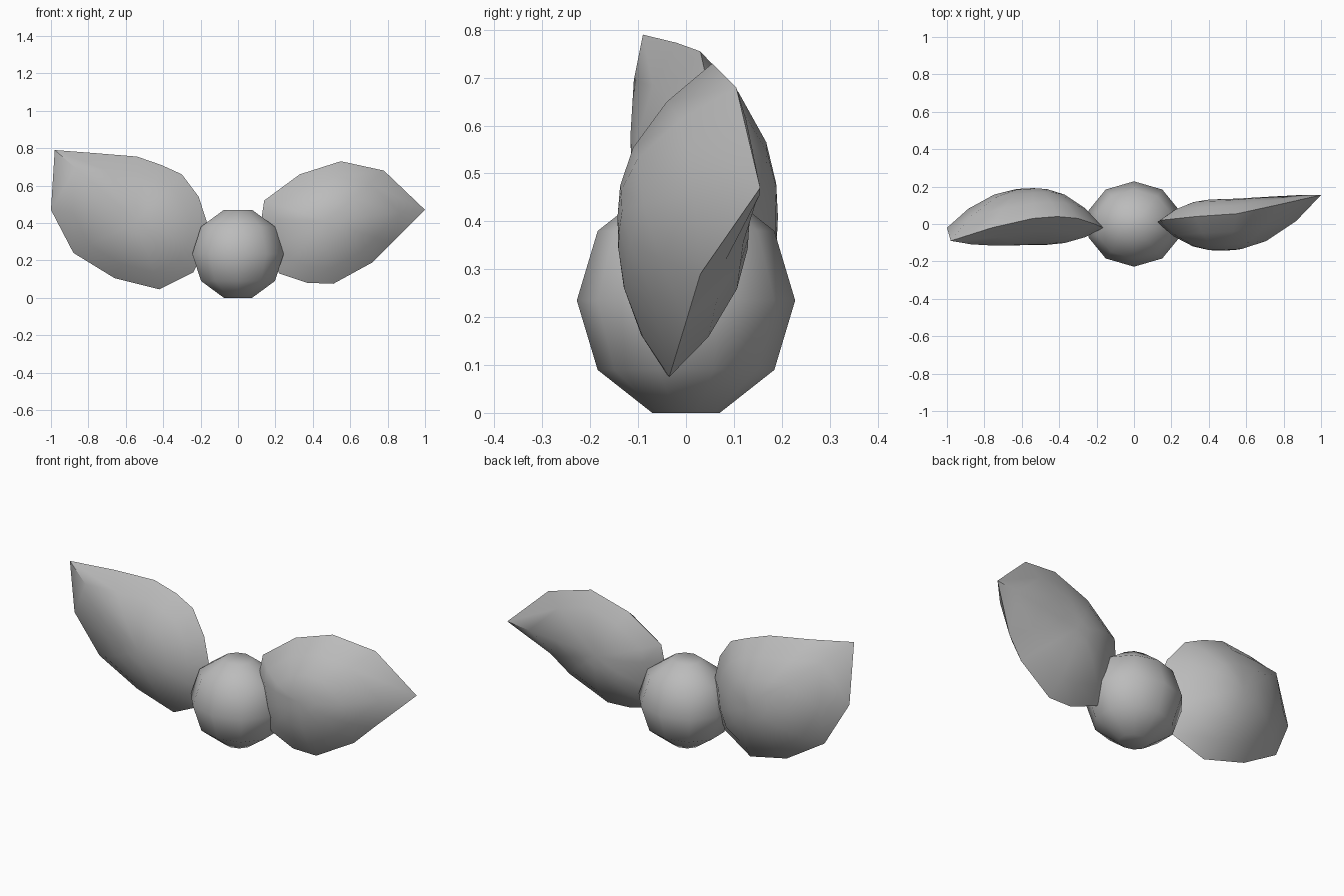
import bpy
import bmesh
import math
from mathutils import Vector

cube = bpy.data.objects.get("Cube")
if cube:
    bpy.data.objects.remove(cube, do_unlink=True)

# One plain grey for every part
grey = bpy.data.materials.new("plain grey")
grey.use_nodes = True
colour = (0.5, 0.5, 0.5, 1)
grey.diffuse_color = colour
grey.node_tree.nodes["Principled BSDF"].inputs["Base Color"].default_value = colour


def finish(bm, name):
    """Turn a bmesh into a smooth, coloured object with sharp rims."""
    bmesh.ops.recalc_face_normals(bm, faces=bm.faces[:])
    mesh = bpy.data.meshes.new(name)
    bm.to_mesh(mesh)
    bm.free()
    mesh.materials.append(grey)
    obj = bpy.data.objects.new(name, mesh)
    bpy.context.collection.objects.link(obj)
    bpy.ops.object.select_all(action='DESELECT')
    obj.select_set(True)
    bpy.context.view_layer.objects.active = obj
    bpy.ops.object.shade_smooth_by_angle(angle=math.radians(50))
    return obj


def bridge(bm, ring_a, ring_b):
    """Join two closed rings of equal length with quads."""
    count = len(ring_a)
    for i in range(count):
        j = (i + 1) % count
        bm.faces.new((ring_a[i], ring_a[j], ring_b[j], ring_b[i]))


def make_berry(name, sides, radius_x, radius_y, radius_z):
    """Ten-sided ball with flat caps, standing on the ground."""
    bm = bmesh.new()
    step = math.tau / sides
    base = radius_z * math.sin(2 * step)
    rings = []
    for level in range(-2, 3):
        spread = math.cos(level * step)
        height = base + radius_z * math.sin(level * step)
        rings.append([bm.verts.new((radius_x * spread * math.sin(i * step),
                                    radius_y * spread * math.cos(i * step),
                                    height)) for i in range(sides)])
    for lower, upper in zip(rings, rings[1:]):
        bridge(bm, lower, upper)
    bm.faces.new(rings[0])
    bm.faces.new(rings[-1])
    return finish(bm, name)


def make_leaf(name, center, rim, bulge):
    """Thick lens-shaped leaf, bulging to the front and back of its rim."""
    bm = bmesh.new()
    center = Vector(center)
    rim_verts = [bm.verts.new(p) for p in rim]
    for side in (-1, 1):
        outer = rim_verts
        for t in (0.75, 0.45, 0.2):
            ring = []
            for p in rim:
                offset = Vector(p) - center
                swell = side * bulge * (1 - t ** 2.4)
                ring.append(bm.verts.new(center + Vector((
                    offset.x * t, offset.y * t * t + swell, offset.z * t))))
            bridge(bm, outer, ring)
            outer = ring
        crown = bm.verts.new(center + Vector((0, side * bulge, 0)))
        for i, vert in enumerate(outer):
            bm.faces.new((vert, outer[(i + 1) % len(outer)], crown))
    return finish(bm, name)


# Round body
make_berry("berry", 10, 0.257, 0.228, 0.247)

# Left leaf, rim runs from the tip over the top to the base and back below
make_leaf("left_leaf", (0.47, -0.005, 0.41), [
    (1, 0.155, 0.47), (0.78, 0.105, 0.68), (0.55, 0.055, 0.73),
    (0.33, 0.04, 0.66), (0.14, 0.02, 0.52), (0.125, 0.01, 0.42),
    (0.16, 0, 0.25), (0.22, -0.02, 0.13), (0.37, -0.04, 0.08),
    (0.51, -0.035, 0.075), (0.72, 0, 0.19), (0.82, 0.03, 0.29)], 0.138)

# Right leaf, broader and turned upward
make_leaf("right_leaf", (-0.54, 0.04, 0.41), [
    (-0.98, -0.09, 0.79), (-0.76, -0.02, 0.773), (-0.54, 0.03, 0.755),
    (-0.41, 0.04, 0.71), (-0.3, 0.03, 0.66), (-0.21, 0, 0.54),
    (-0.165, -0.02, 0.4), (-0.18, -0.02, 0.25), (-0.24, 0, 0.135),
    (-0.42, 0.03, 0.045), (-0.66, 0.05, 0.105), (-0.88, 0.03, 0.24),
    (-1, -0.02, 0.47)], 0.152)
